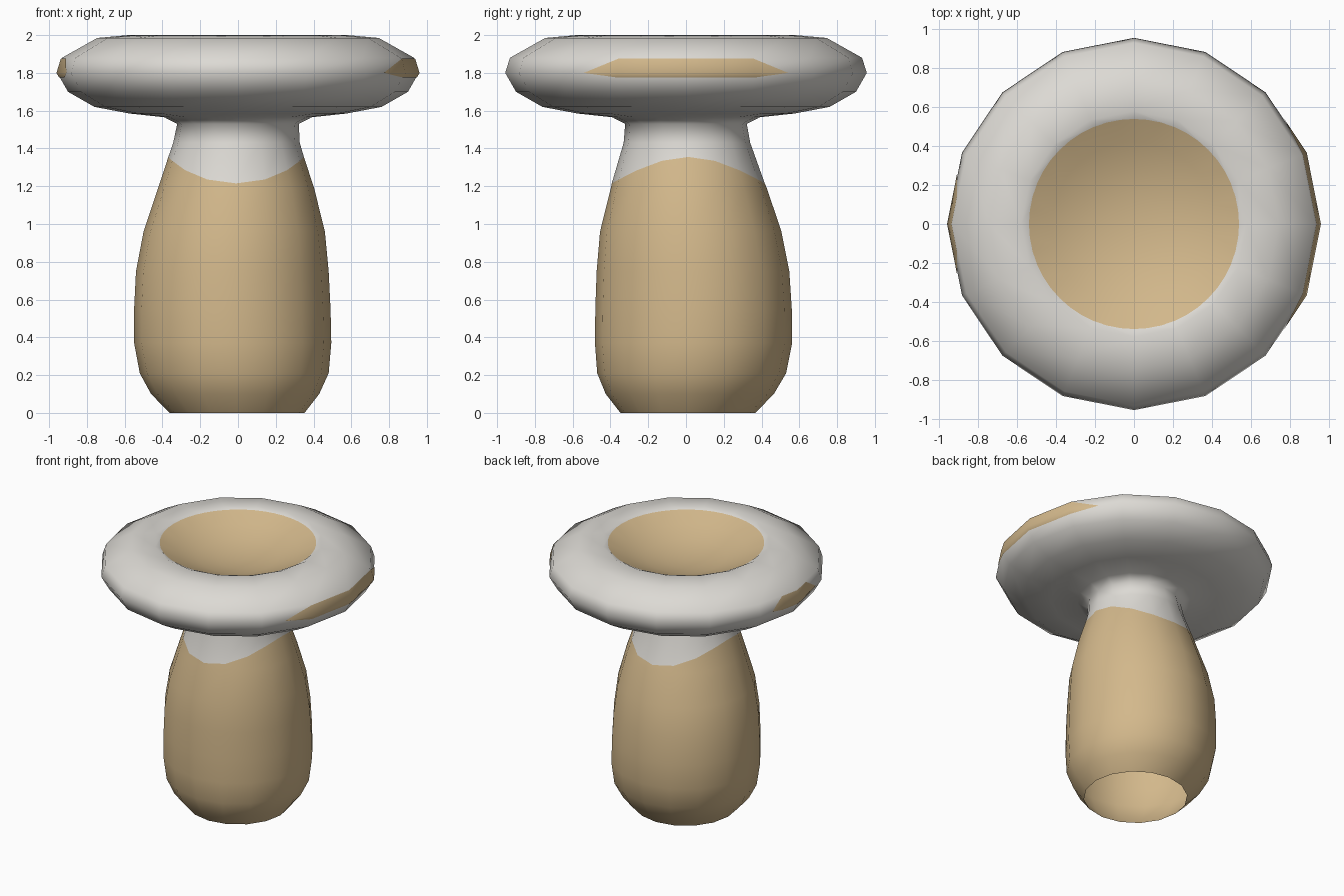
import bpy, bmesh, math

if "Cube" in bpy.data.objects:
    bpy.data.objects.remove(bpy.data.objects["Cube"])

SIDES = 16


def material(name, rgb):
    m = bpy.data.materials.new(name)
    m.diffuse_color = (*rgb, 1)
    m.use_nodes = True
    m.node_tree.nodes["Principled BSDF"].inputs["Base Color"].default_value = m.diffuse_color
    return m


WHITE = material("off_white", (0.72, 0.70, 0.66))
TAN = material("warm_tan", (0.65, 0.48, 0.26))


def ring(z, r, cx=0, cy=0, n=SIDES):
    return [(cx + r * math.cos(2 * math.pi * i / n),
             cy + r * math.sin(2 * math.pi * i / n), z) for i in range(n)]


def colour_border():
    """Wavy line round the neck: high at the sides, low at front and back."""
    pts = []
    for i in range(SIDES):
        a = 2 * math.pi * i / SIDES
        z = 1.285 + 0.07 * math.cos(2 * a)
        r = 0.41 - (z - 1.2) * 0.33
        pts.append((-0.01 + r * math.cos(a), 0.012 + r * math.sin(a), z))
    return pts


def finish(name, bm, mats):
    me = bpy.data.meshes.new(name)
    bm.to_mesh(me)
    bm.free()
    for m in mats:
        me.materials.append(m)
    me.polygons.foreach_set("use_smooth", [True] * len(me.polygons))
    ob = bpy.data.objects.new(name, me)
    bpy.context.collection.objects.link(ob)
    return ob


def loft(name, rings, mats, tan_from=None, tip=None):
    """Skin rings bottom to top; a ring may have a multiple of the last one's points."""
    bm = bmesh.new()
    loops = [[bm.verts.new(p) for p in r] for r in rings]
    for k, (lo, hi) in enumerate(zip(loops, loops[1:])):
        n, m = len(lo), len(hi) // len(lo)
        for i in range(n):
            top = [hi[(i * m + j) % len(hi)] for j in range(m, -1, -1)]
            f = bm.faces.new([lo[i], lo[(i + 1) % n]] + top)
            f.material_index = int(tan_from is not None and k >= tan_from)
    if tip:
        c, last = bm.verts.new(tip), loops[-1]
        for i in range(len(last)):
            f = bm.faces.new((last[i], last[(i + 1) % len(last)], c))
            f.material_index = 1
    return finish(name, bm, mats)


# Stem: hollow, slightly off-centre bulb, open at the bottom
border = colour_border()
stem = [(0, .357, -.005, .01), (.10, .445, -.015, .02), (.21, .50, -.02, .03),
        (.37, .522, -.028, .04), (.55, .52, -.03, .04), (.75, .51, -.03, .037),
        (.96, .48, -.02, .025), (1.19, .413, -.01, .015)]
loft("stem", [ring(*s) for s in stem] + [border], [TAN])

# Cap with its pale neck and a round tan dish in the top
cap = [(1.43, .335, -.008, .005), (1.53, .322), (1.565, .39), (1.585, .575),
       (1.62, .76), (1.70, .90), (1.80, .957), (1.88, .932), (1.985, .745),
       (2.0, .58)]
dish = [(1.985, .54), (1.93, .42), (1.88, .28), (1.855, .14)]
rings = [border] + [ring(*c) for c in cap] + [ring(z, r, n=48) for z, r in dish]
loft("cap", rings, [WHITE, TAN], tan_from=len(cap) + 1, tip=(0, 0, 1.845))


# Tan patches: thin lens-shaped skins lying on the cap rim
def rim_patch(name, centre, angles):
    step = 2 * math.pi / SIDES

    def point(deg, r, z):
        a = math.radians(deg)
        off = (a + step / 2) % step - step / 2          # angle from nearest corner
        flat = math.cos(step / 2) / math.cos(step / 2 - abs(off))
        r = r * flat + 0.004
        a += math.radians(centre)
        return (r * math.cos(a), r * math.sin(a), z)

    bm = bmesh.new()
    cols = []
    for k, d in enumerate(angles):
        mid = bm.verts.new(point(d, .957, 1.80))
        if k in (0, len(angles) - 1):
            cols.append([mid, mid, mid])
        else:
            cols.append([bm.verts.new(point(d, .943, 1.775)), mid,
                         bm.verts.new(point(d, .934, 1.875))])
    for a, b in zip(cols, cols[1:]):
        for j in (0, 1):
            bm.faces.new(list(dict.fromkeys((a[j], b[j], b[j + 1], a[j + 1]))))
    finish(name, bm, [TAN])


rim_patch("right_rim_patch", 0, (-35, -22.5, 0, 22.5, 35))
rim_patch("left_rim_patch", 180, (-16, -9, 0, 9, 16))
